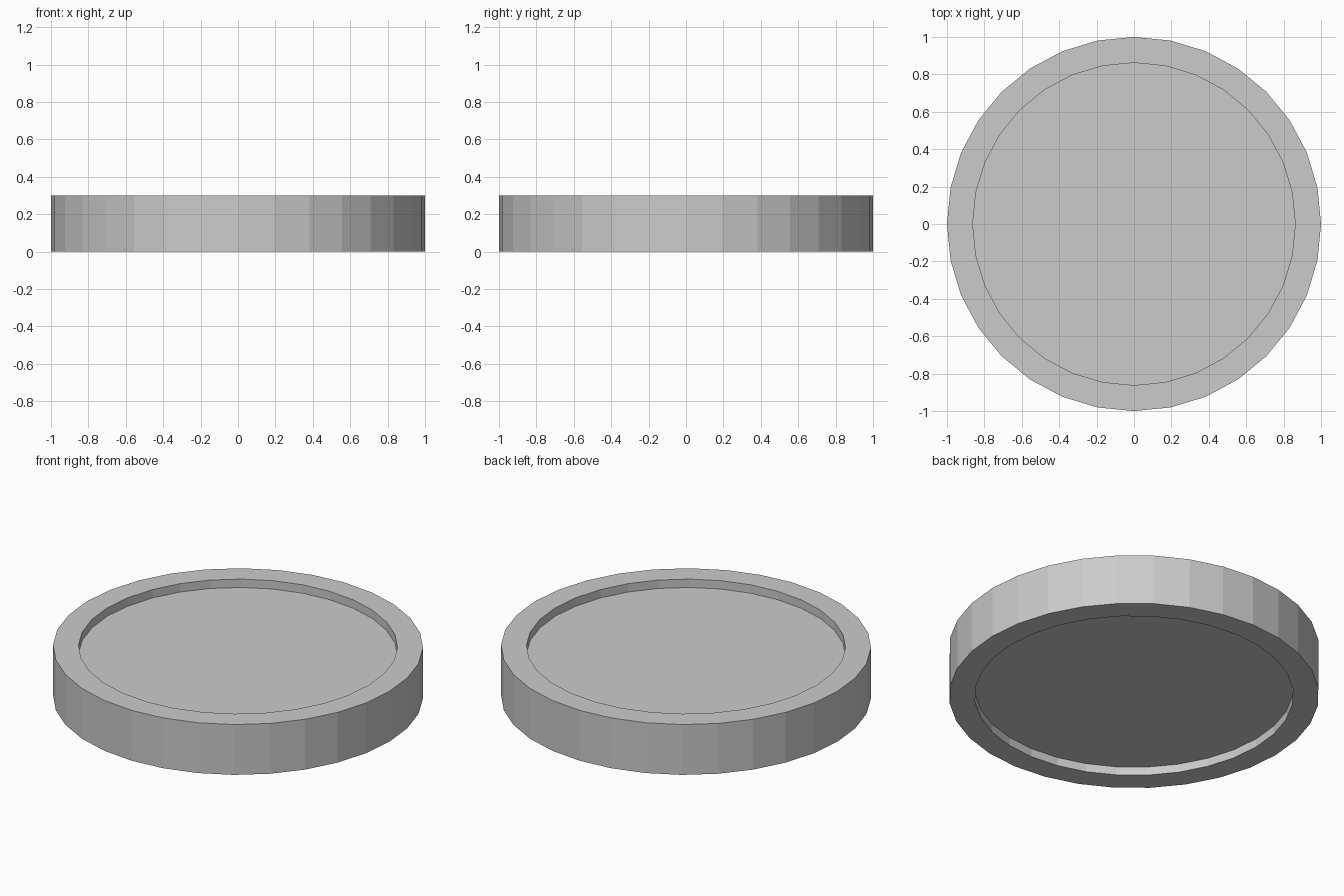
import bpy, bmesh
from math import cos, sin, pi

if "Cube" in bpy.data.objects:
    bpy.data.objects.remove(bpy.data.objects["Cube"])

SIDES = 32
RADIUS, INNER = 1.0, 0.862
HEIGHT, RECESS = 0.30, 0.05


def ring(bm, r, z):
    return [bm.verts.new((r * cos(2 * pi * i / SIDES), r * sin(2 * pi * i / SIDES), z))
            for i in range(SIDES)]


# Round tray: raised rim with a shallow recess above and below
profile = [(INNER, RECESS), (INNER, 0), (RADIUS, 0),
           (RADIUS, HEIGHT), (INNER, HEIGHT), (INNER, HEIGHT - RECESS)]
bm = bmesh.new()
rings = [ring(bm, r, z) for r, z in profile]
for a, b in zip(rings, rings[1:]):
    for i in range(SIDES):
        j = (i + 1) % SIDES
        bm.faces.new((a[i], a[j], b[j], b[i]))

# Recessed floors
bm.faces.new(rings[0])
bm.faces.new(rings[-1])
bmesh.ops.recalc_face_normals(bm, faces=bm.faces[:])

mesh = bpy.data.meshes.new("round_tray")
bm.to_mesh(mesh)
bm.free()
bpy.context.collection.objects.link(bpy.data.objects.new("round_tray", mesh))
